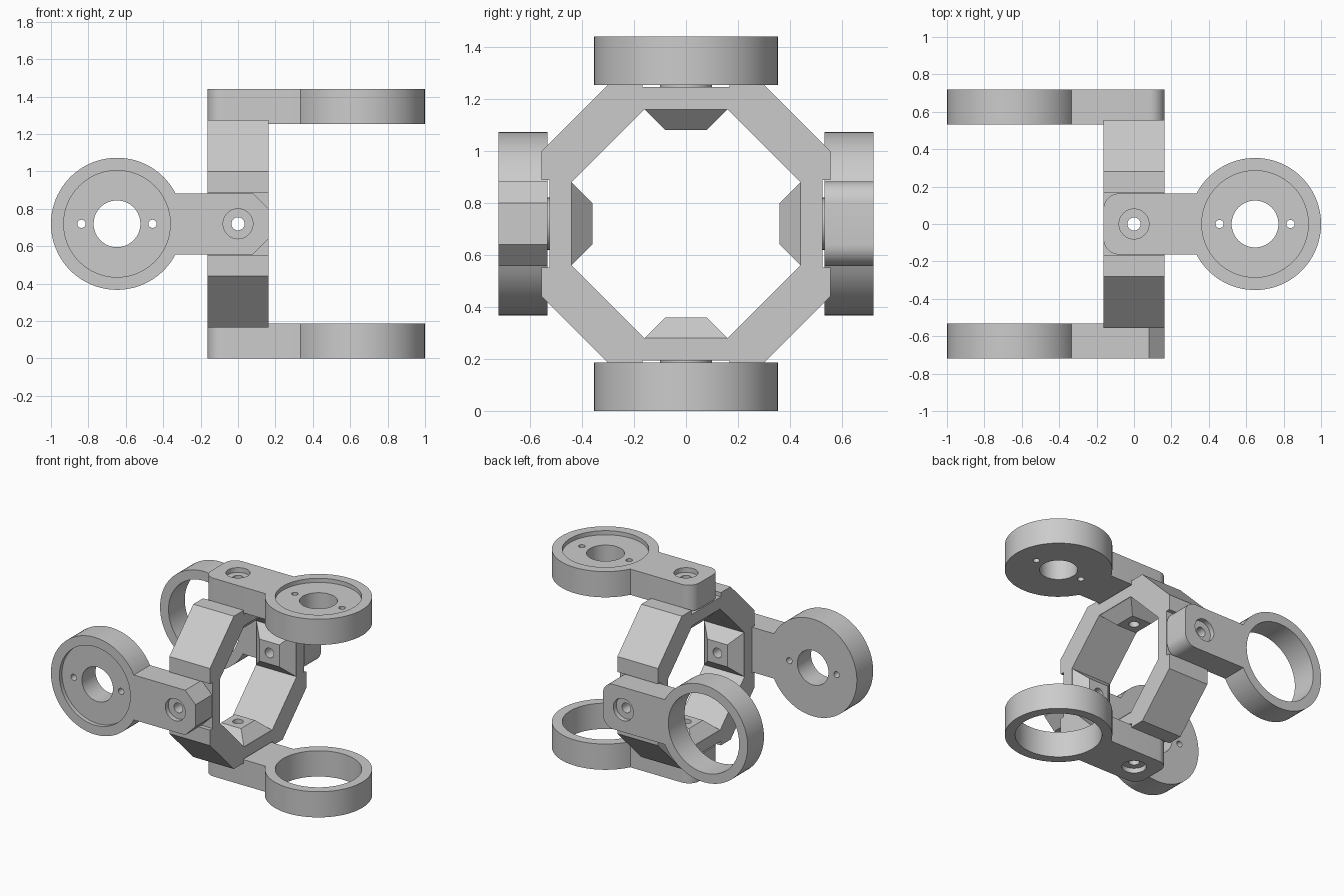
import bpy, bmesh
from math import pi, sin, cos, asin, radians
from mathutils import Matrix, Vector

cube = bpy.data.objects.get("Cube")
if cube:
    bpy.data.objects.remove(cube, do_unlink=True)

MID = 0.72           # height of the frame axis
HALF = 0.163         # half width of frame and arms
DISC_X, DISC_R = 0.647, 0.353
ARM_IN, ARM_OUT = 0.533, 0.72
BOLT_R = 0.035


def make_object(name, bm):
    bmesh.ops.recalc_face_normals(bm, faces=bm.faces)
    mesh = bpy.data.meshes.new(name)
    bm.to_mesh(mesh)
    bm.free()
    obj = bpy.data.objects.new(name, mesh)
    bpy.context.collection.objects.link(obj)
    return obj


def prism(name, outline, start, end):
    """Extrude a closed 2D outline along z."""
    bm = bmesh.new()
    face = bm.faces.new([bm.verts.new((x, y, start)) for x, y in outline])
    new = bmesh.ops.extrude_face_region(bm, geom=[face])["geom"]
    moved = [g for g in new if isinstance(g, bmesh.types.BMVert)]
    bmesh.ops.translate(bm, verts=moved, vec=(0, 0, end - start))
    return make_object(name, bm)


def cylinder(x, radius, start, end, sides=64):
    ring = [(x + radius * cos(2 * pi * i / sides), radius * sin(2 * pi * i / sides))
            for i in range(sides)]
    return prism("cutter", ring, start, end)


def combine(obj, tool, operation):
    """Apply a boolean and delete the helper."""
    tool.hide_render = True
    mod = obj.modifiers.new("boolean", 'BOOLEAN')
    mod.operation = operation
    mod.solver = 'EXACT'
    mod.object = tool
    bpy.context.view_layer.objects.active = obj
    bpy.ops.object.modifier_apply(modifier=mod.name)
    bpy.data.objects.remove(tool, do_unlink=True)


def finish(obj):
    bpy.ops.object.select_all(action='DESELECT')
    obj.select_set(True)
    bpy.context.view_layer.objects.active = obj
    bpy.ops.object.shade_smooth_by_angle(angle=radians(30))


def arm_outline(corner_steps):
    """Strap with eased end corners running into a round head."""
    meet = asin(HALF / DISC_R)
    steps, corner = 72, 0.083
    points = []
    for i in range(steps + 1):
        a = -pi + meet + (2 * pi - 2 * meet) * i / steps
        points.append((DISC_X + DISC_R * cos(a), DISC_R * sin(a)))
    for side, first in ((1, pi / 2), (-1, pi)):
        for i in range(corner_steps + 1):
            a = first + pi / 2 * i / corner_steps
            points.append((-HALF + corner + corner * cos(a),
                           side * (HALF - corner) + corner * sin(a)))
    return points


def build_arm(name, angle, direction, plate, corner_steps):
    arm = prism(name, arm_outline(corner_steps), ARM_IN, ARM_OUT)
    # Bolt hole with counterbore
    cuts = [(0, BOLT_R, 0.4), (0, 0.08, ARM_OUT - 0.035)]
    if plate:
        # Shallow seat, centre opening and two screw holes
        cuts += [(DISC_X, 0.285, ARM_OUT - 0.03), (DISC_X, 0.125, 0.4)]
        cuts += [(DISC_X + s * 0.19, 0.022, 0.4) for s in (-1, 1)]
    else:
        cuts.append((DISC_X, 0.285, 0.4))
    for x, radius, start in cuts:
        combine(arm, cylinder(x, radius, start, 0.8), 'DIFFERENCE')
    arm.data.transform(Matrix.Translation((0, 0, MID))
                       @ Matrix.Rotation(angle, 4, 'X')
                       @ Matrix.Scale(direction, 4, Vector((1, 0, 0))))
    if direction < 0:
        arm.data.flip_normals()
    finish(arm)


def quarter_turns(points):
    """Repeat an outline section around the four sides, clockwise."""
    result = []
    for _ in range(4):
        result += points
        points = [(y, -x) for x, y in points]
    return result


def build_frame():
    # Octagonal tube with a shallow slot under each arm
    lip, floor, bend, slot = 0.555, 0.525, 0.28, 0.168
    side = [(-bend, lip), (-slot, lip), (-slot, floor),
            (slot, floor), (slot, lip), (bend, lip)]
    frame = prism("octagonal_frame", quarter_turns(side), -HALF, HALF)
    opening = prism("cutter", quarter_turns([(-0.16, 0.44), (0.16, 0.44)]), -1, 1)
    combine(frame, opening, 'DIFFERENCE')
    # Lay the extrusion axis along x
    frame.data.transform(Matrix.Rotation(pi / 2, 4, 'Y'))

    for k in range(4):
        turn = Matrix.Rotation(k * pi / 2, 4, 'X')
        # Tapered inner pad
        bm = bmesh.new()
        bmesh.ops.create_cube(bm, size=1)
        for v in bm.verts:
            top = v.co.z > 0
            half = HALF - 0.001 if top else 0.08
            v.co = (2 * half * v.co.x, 2 * half * v.co.y, 0.442 if top else 0.36)
        pad = make_object("pad", bm)
        # Round spacer between slot and arm
        boss = cylinder(0, 0.1, 0.5, ARM_IN)
        bolt = cylinder(0, BOLT_R, 0.3, 0.6)
        for tool, operation in ((pad, 'UNION'), (boss, 'UNION'), (bolt, 'DIFFERENCE')):
            tool.data.transform(turn)
            combine(frame, tool, operation)
    frame.data.transform(Matrix.Translation((0, 0, MID)))
    finish(frame)


build_frame()
build_arm("top_plate_arm", 0, 1, True, 8)
build_arm("bottom_ring_arm", pi, 1, False, 8)
build_arm("front_plate_arm", pi / 2, -1, True, 1)
build_arm("back_ring_arm", -pi / 2, -1, False, 8)
